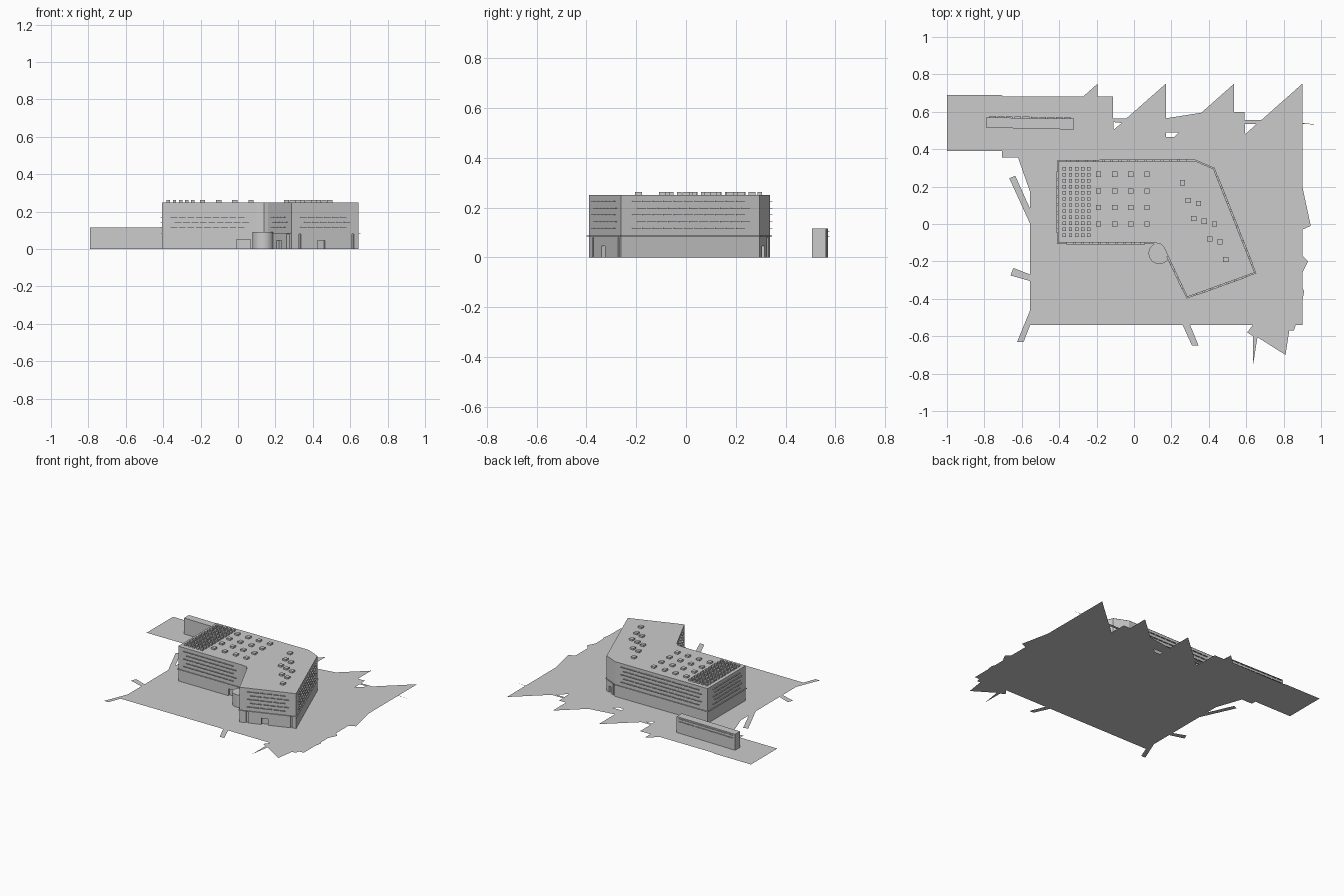
import bpy
import bmesh
from mathutils import Matrix, Vector

if "Cube" in bpy.data.objects:
    bpy.data.objects.remove(bpy.data.objects["Cube"], do_unlink=True)

grey = bpy.data.materials.new("plain_grey")
grey.use_nodes = True
grey.diffuse_color = (0.6, 0.6, 0.6, 1)
grey.node_tree.nodes["Principled BSDF"].inputs["Base Color"].default_value = (0.6, 0.6, 0.6, 1)


def make_object(name, bm):
    bmesh.ops.recalc_face_normals(bm, faces=bm.faces)
    mesh = bpy.data.meshes.new(name)
    bm.to_mesh(mesh)
    bm.free()
    mesh.materials.append(grey)
    obj = bpy.data.objects.new(name, mesh)
    bpy.context.collection.objects.link(obj)
    return obj


def add_box(bm, frame, centre, size):
    scale = Matrix.Diagonal((*size, 1))
    bmesh.ops.create_cube(bm, size=1, matrix=frame @ Matrix.Translation(centre) @ scale)


def prism(name, outline, bottom, top):
    bm = bmesh.new()
    face = bm.faces.new([bm.verts.new((x, y, bottom)) for x, y in outline])
    grown = bmesh.ops.extrude_face_region(bm, geom=[face])["geom"]
    verts = [g for g in grown if isinstance(g, bmesh.types.BMVert)]
    bmesh.ops.translate(bm, verts=verts, vec=(0, 0, top - bottom))
    return make_object(name, bm)


def wall_frame(start, end):
    """Frame with x along the wall, y outward and z up; also the wall length."""
    a, b = Vector((*start, 0)), Vector((*end, 0))
    along = (b - a).normalized()
    out = along.cross(Vector((0, 0, 1)))
    frame = Matrix((along, out, (0, 0, 1))).transposed().to_4x4()
    return Matrix.Translation(a) @ frame, (b - a).length


def grow(outline, distance):
    """Offset an outline outward with mitred corners."""
    points = [Vector(p) for p in outline]
    result = []
    for i, p in enumerate(points):
        d1 = (p - points[i - 1]).normalized()
        d2 = (points[(i + 1) % len(points)] - p).normalized()
        n1, n2 = Vector((d1.y, -d1.x)), Vector((d2.y, -d2.x))
        result.append(p + (n1 + n2) * distance / (1 + n1.dot(n2)))
    return [tuple(p) for p in result]


# Ground sheet with ragged edges and small gaps
ground_outline = [
    (-1, .69), (-.71, .69), (-.7, .683), (-.27, .683), (-.195, .75), (-.195, .683),
    (-.113, .683), (-.113, .565), (-.04, .565), (.17, .75), (.17, .565), (.36, .595),
    (.535, .75), (.535, .6), (.59, .6), (.59, .555), (.68, .555), (.9, .75),
    (.9, .2), (.945, -.01), (.9, -.03), (.9, -.17), (.93, -.2), (.9, -.26),
    (.9, -.34), (.91, -.36), (.9, -.41), (.9, -.54), (.865, -.54), (.855, -.57),
    (.83, -.57), (.81, -.7), (.66, -.605), (.637, -.75), (.637, -.6), (.605, -.58),
    (.635, -.54), (-.555, -.54), (-.555, .17), (-.62, .355), (-.705, .355),
    (-.705, .39), (-1, .39)]
gaps = [[(-.11, .545), (-.065, .54), (-.108, .505)],
        [(.17, .49), (.24, .49), (.215, .465), (.17, .465)],
        [(.592, .535), (.655, .535), (.595, .48)]]
bm = bmesh.new()
for loop in [ground_outline] + gaps:
    verts = [bm.verts.new((x, y, 0)) for x, y in loop]
    for i, v in enumerate(verts):
        bm.edges.new((verts[i - 1], v))
bmesh.ops.triangle_fill(bm, edges=bm.edges[:], use_beauty=True, normal=(0, 0, 1))
bmesh.ops.dissolve_limit(bm, angle_limit=0.01, verts=bm.verts[:], edges=bm.edges[:])
make_object("ground", bm)

# Footpaths running off the ground sheet
bm = bmesh.new()
for strip in ([(.26, -.54), (.31, -.65), (.345, -.65), (.3, -.54)],
              [(-.555, -.54), (-.59, -.63), (-.625, -.63), (-.555, -.46)],
              [(-.555, -.305), (-.66, -.275), (-.645, -.235), (-.555, -.27)],
              [(-.555, 0), (-.667, .245), (-.635, .258), (-.555, .08)],
              [(.9, .54), (.9, .535), (.975, .532)]):
    bm.faces.new([bm.verts.new((x, y, 0)) for x, y in strip])
make_object("footpaths", bm)

# Building body, counter-clockwise from the front left corner
footprint = [(-.405, -.1), (.1, -.1), (.14, -.105), (.16, -.125), (.285, -.39),
             (.645, -.26), (.425, .295), (.325, .338), (-.405, .333)]
FLOOR, ROOF = 0.087, 0.25
walls = [wall_frame(p, footprint[(i + 1) % len(footprint)]) for i, p in enumerate(footprint)]
front, inner, end, side, corner, back, far = (walls[i] for i in (0, 3, 4, 5, 6, 7, 8))
building = prism("building", footprint, 0, ROOF)
prism("floor_band", grow(footprint, 0.007), FLOOR - 0.003, FLOOR)

# Doors and tall slots recessed into the lower storey: wall, position, width, height
recesses = [(front, .435, .075, .05), (inner, .14, .06, .045), (inner, .25, .03, .08),
            (end, .05, .012, .08), (end, .17, .045, .045), (end, .35, .012, .08),
            (corner, .04, .025, .045), (corner, .085, .012, .08)]
bm = bmesh.new()
for (frame, length), place, width, height in recesses:
    add_box(bm, frame, (place, 0, height / 2 - 0.005), (width, 0.03, height + 0.01))
cutter = make_object("recess_cutter", bm)
cutter.hide_render = True
cutter.hide_set(True)
cut = building.modifiers.new("recesses", "BOOLEAN")
cut.object = cutter
cut.solver = "EXACT"

# Rows of short sunshade fins, staggered from row to row
bm = bmesh.new()
for frame, length in (front, inner, end, side, back, far):
    count = int((length - 0.08) / 0.045)
    for row in range(5):
        shift = (length - count * 0.045) / 2 + (0.012 if row % 2 else -0.01)
        for k in range(count):
            add_box(bm, frame, (shift + (k + 0.5) * 0.045, 0.004, 0.117 + row * 0.027),
                    (0.036, 0.01, 0.002))
make_object("window_fins", bm)

# Round entrance drum
bm = bmesh.new()
bmesh.ops.create_cone(bm, cap_ends=True, segments=32, radius1=0.057, radius2=0.057,
                      depth=0.09, matrix=Matrix.Translation((0.135, -0.157, 0.045)))
drum = make_object("entrance_drum", bm)
for face in drum.data.polygons:
    face.use_smooth = abs(face.normal.z) < 0.5

# Roof parapet lip
lip = bmesh.new()
outer, inside = footprint, grow(footprint, -0.007)
for i in range(len(outer)):
    j = (i + 1) % len(outer)
    quad = (outer[i], outer[j], inside[j], inside[i])
    lip.faces.new([lip.verts.new((x, y, ROOF + 0.001)) for x, y in quad])
bmesh.ops.remove_doubles(lip, verts=lip.verts[:], dist=0.0001)
make_object("roof_lip", lip)

# Skylights: dense grid, wide grid and scattered group
dense = [(-.372 + .0325 * i, -.06 + .0323 * j) for i in range(5) for j in range(12)]
wide = [(-.19 + .0865 * i, .0885 * j) for i in range(4) for j in range(4)]
scattered = [(.26, .22), (.29, .125), (.345, .11), (.32, .03), (.375, .015),
             (.43, 0), (.405, -.08), (.46, -.095), (.49, -.19)]
for name, places, width in (("dense_skylights", dense, 0.018),
                            ("wide_skylights", wide, 0.028),
                            ("scattered_skylights", scattered, 0.028)):
    bm = bmesh.new()
    for x, y in places:
        add_box(bm, Matrix(), (x, y, ROOF + 0.006), (width, width, 0.012))
    make_object(name, bm)

# Long low annex with fins on its back
annex = [(-.79, .515), (-.32, .505), (-.32, .563), (-.79, .57)]
prism("annex", annex, 0, 0.115)
frame, length = wall_frame(annex[2], annex[3])
bm = bmesh.new()
for row in range(2):
    for k in range(10):
        add_box(bm, frame, (0.035 + k * 0.0445, 0.003, 0.085 + row * 0.02), (0.036, 0.008, 0.002))
make_object("annex_fins", bm)
